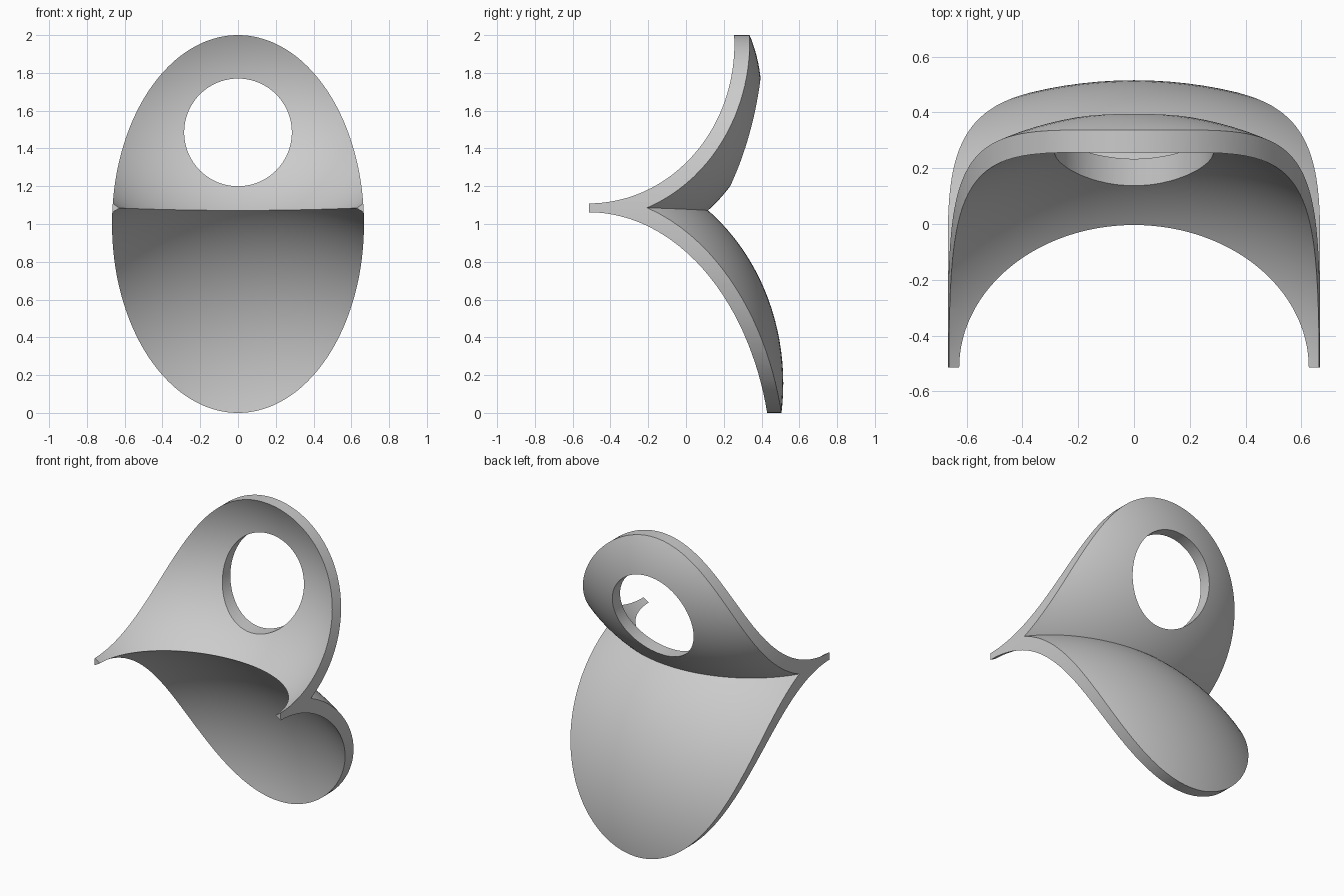
import bpy
import math

cube = bpy.data.objects.get("Cube")
if cube:
    bpy.data.objects.remove(cube, do_unlink=True)

FRONT = -0.514    # y of the flat front tips
CENTRE_Y = -0.515  # shared depth centre of all the ellipsoids
WALL = 0.075      # shell thickness


def ellipsoid(name, z, radii, grow=0.0):
    bpy.ops.mesh.primitive_uv_sphere_add(segments=128, ring_count=64, radius=1)
    ob = bpy.context.object
    ob.name = name
    ob.location = (0, CENTRE_Y, z)
    ob.scale = [r + grow for r in radii]
    bpy.ops.object.transform_apply(location=True, rotation=True, scale=True)
    return ob


def rod(name, z, rx, rz, y0, y1, sides):
    # Elliptical cylinder running front to back
    bpy.ops.mesh.primitive_cylinder_add(vertices=sides, radius=1, depth=1)
    ob = bpy.context.object
    ob.name = name
    ob.rotation_euler = (math.pi / 2, 0, 0)
    ob.location = (0, (y0 + y1) / 2, z)
    ob.scale = (rx, rz, y1 - y0)
    bpy.ops.object.transform_apply(location=True, rotation=True, scale=True)
    return ob


def combine(target, tool, operation):
    mod = target.modifiers.new(operation.title(), "BOOLEAN")
    mod.operation = operation
    mod.solver = "EXACT"
    mod.object = tool
    bpy.context.view_layer.objects.active = target
    bpy.ops.object.modifier_apply(modifier=mod.name)
    bpy.data.objects.remove(tool, do_unlink=True)


# Upper and lower bowls: height of centre and inner radii
upper = (1.69, (0.994, 0.839, 0.78))
lower = (0.156, (1.21, 0.955, 1.085))

# Outer skins joined, then trimmed to the oval outline
shell = ellipsoid("curved_oval_shell", *upper, grow=WALL)
combine(shell, ellipsoid("lower_skin", *lower, grow=WALL), "UNION")
combine(shell, rod("oval_outline", 1.0, 0.667, 1.0, FRONT, 0.8, 160), "INTERSECT")

# Hollow fronts leave a sharp ridge between the bowls
combine(shell, ellipsoid("upper_hollow", *upper), "DIFFERENCE")
combine(shell, ellipsoid("lower_hollow", *lower), "DIFFERENCE")

# Round opening through the upper bowl
combine(shell, rod("round_hole", 1.485, 0.285, 0.285, -0.4, 0.7, 96), "DIFFERENCE")

# Plain grey finish
grey = bpy.data.materials.new("plain_grey")
grey.use_nodes = True
colour = (0.6, 0.6, 0.6, 1)
grey.diffuse_color = colour
grey.node_tree.nodes["Principled BSDF"].inputs["Base Color"].default_value = colour
shell.data.materials.clear()
shell.data.materials.append(grey)

bpy.ops.object.select_all(action="DESELECT")
shell.select_set(True)
bpy.context.view_layer.objects.active = shell
bpy.ops.object.shade_smooth_by_angle(angle=math.radians(30))
